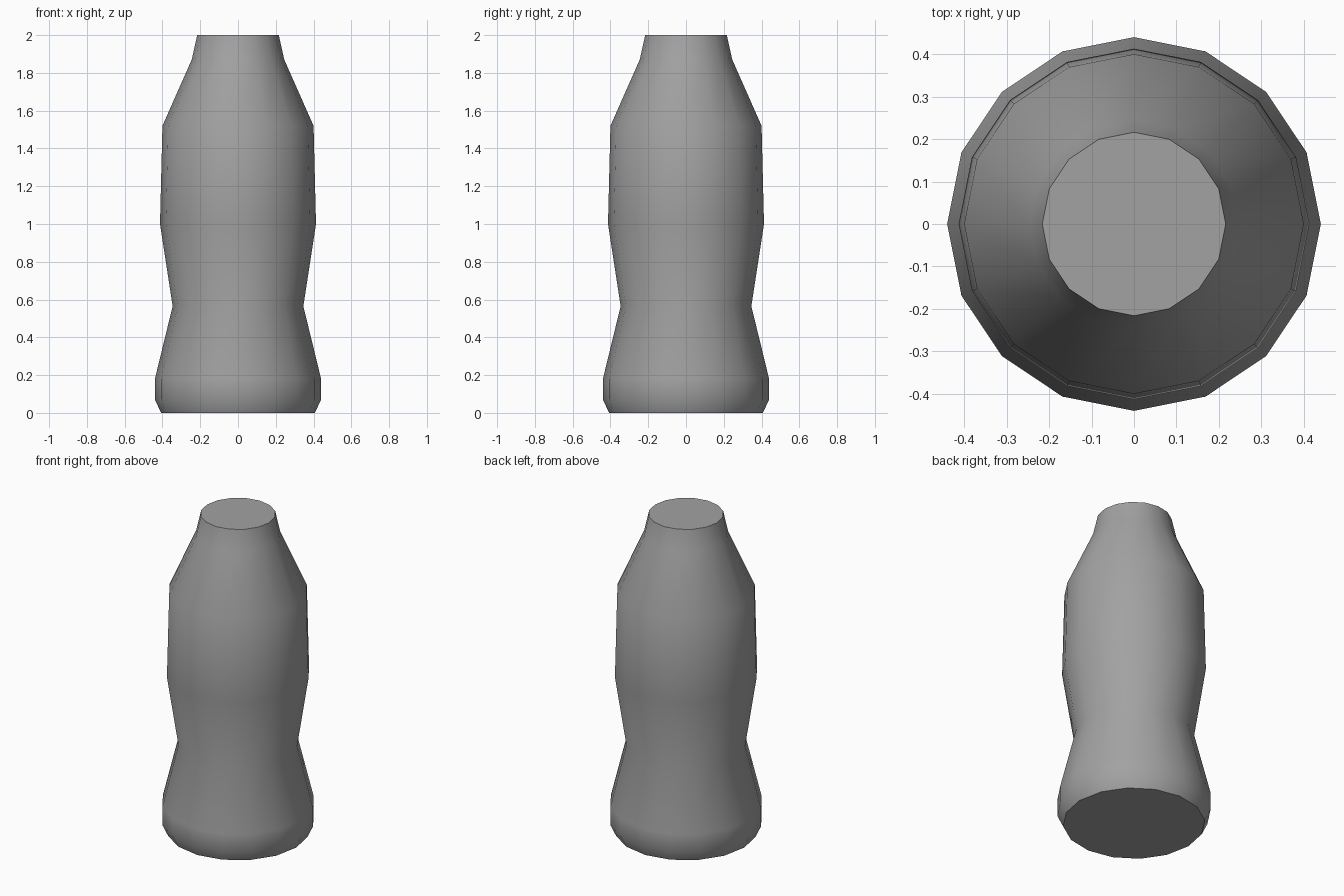
import bpy, bmesh
from math import cos, sin, tau, radians

cube = bpy.data.objects.get("Cube")
if cube:
    bpy.data.objects.remove(cube, do_unlink=True)

SIDES = 16

# Plain grey material
grey = bpy.data.materials.new("plain_grey")
grey.use_nodes = True
colour = (0.36, 0.36, 0.36, 1)
grey.diffuse_color = colour
grey.node_tree.nodes["Principled BSDF"].inputs["Base Color"].default_value = colour


def lathe(name, profile, material):
    """Turn a (radius, height) profile into a closed, capped solid."""
    bm = bmesh.new()
    rings = [[bm.verts.new((r * cos(tau * i / SIDES), r * sin(tau * i / SIDES), z))
              for i in range(SIDES)] for r, z in profile]
    for low, high in zip(rings, rings[1:]):
        for i in range(SIDES):
            j = (i + 1) % SIDES
            bm.faces.new((low[i], low[j], high[j], high[i]))
    bm.faces.new(rings[0][::-1])
    bm.faces.new(rings[-1])
    mesh = bpy.data.meshes.new(name)
    bm.to_mesh(mesh)
    bm.free()
    mesh.materials.append(material)
    obj = bpy.data.objects.new(name, mesh)
    bpy.context.collection.objects.link(obj)
    bpy.ops.object.select_all(action='DESELECT')
    obj.select_set(True)
    bpy.context.view_layer.objects.active = obj
    bpy.ops.object.shade_smooth_by_angle(angle=radians(40))
    return obj


# Bottle body: base, flared foot, waist, barrel, shoulder and neck
lathe("bottle_body", [
    (0.407, 0), (0.44, 0.07), (0.44, 0.18), (0.346, 0.565),
    (0.413, 1.0), (0.40, 1.52), (0.245, 1.87), (0.216, 2.0),
], grey)
